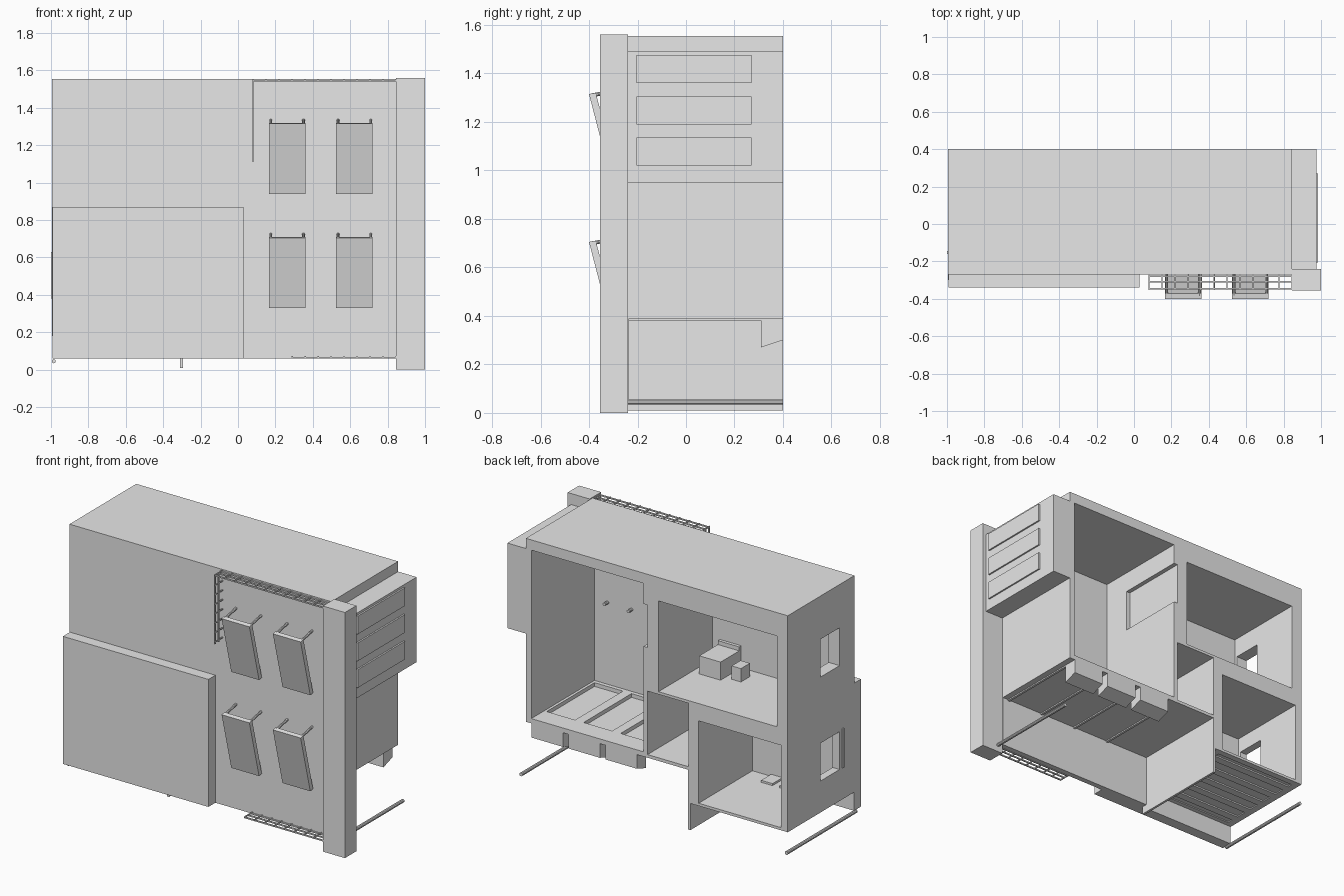
import bpy
import bmesh
from mathutils import Vector

old = bpy.data.objects.get("Cube")
if old:
    bpy.data.objects.remove(old, do_unlink=True)

grey = bpy.data.materials.new("plain_grey")
grey.use_nodes = True
grey.diffuse_color = (0.8, 0.8, 0.8, 1)
grey.node_tree.nodes["Principled BSDF"].inputs["Base Color"].default_value = (0.8, 0.8, 0.8, 1)


def prism(name, profile, axis, lo, hi):
    """Extrude a 2D profile along axis 'x' (profile is y, z) or 'y' (profile is x, z)."""
    bm = bmesh.new()
    rings = []
    for t in (lo, hi):
        rings.append([bm.verts.new((t, a, b) if axis == "x" else (a, t, b)) for a, b in profile])
    n = len(profile)
    bm.faces.new(rings[0])
    bm.faces.new(rings[1])
    for i in range(n):
        j = (i + 1) % n
        bm.faces.new((rings[0][i], rings[0][j], rings[1][j], rings[1][i]))
    bmesh.ops.recalc_face_normals(bm, faces=bm.faces)
    mesh = bpy.data.meshes.new(name)
    bm.to_mesh(mesh)
    bm.free()
    mesh.materials.append(grey)
    ob = bpy.data.objects.new(name, mesh)
    bpy.context.collection.objects.link(ob)
    return ob


def box(name, x0, x1, y0, y1, z0, z1):
    return prism(name, [(y0, z0), (y1, z0), (y1, z1), (y0, z1)], "x", x0, x1)


def rod(name, start, end, radius):
    a, b = Vector(start), Vector(end)
    bpy.ops.mesh.primitive_cylinder_add(vertices=10, radius=radius, depth=(b - a).length,
                                        location=(a + b) / 2)
    ob = bpy.context.object
    ob.name = name
    ob.rotation_euler = (b - a).to_track_quat("Z", "Y").to_euler()
    ob.data.materials.append(grey)
    bpy.ops.object.shade_smooth_by_angle()
    return ob


def cut(target, *bounds):
    cutter = box("cutter", *bounds)
    cutter.hide_render = True
    mod = target.modifiers.new("cut", "BOOLEAN")
    mod.operation = "DIFFERENCE"
    mod.solver = "EXACT"
    mod.object = cutter
    bpy.context.view_layer.objects.active = target
    bpy.ops.object.modifier_apply(modifier=mod.name)
    bpy.data.objects.remove(cutter, do_unlink=True)


# House shell, open at the back
shell = prism("house_shell", [(-0.995, 0.18), (-0.295, 0.18), (-0.295, 0.39), (0.845, 0.39),
                              (0.845, 1.555), (-0.995, 1.555)], "y", -0.27, 0.4)
BACK = 0.5
cut(shell, 0.018, 0.807, -0.235, BACK, 0.42, 1.49)      # tall room
cut(shell, -0.01, 0.1, -0.05, BACK, 1.09, 1.36)         # wall niche
cut(shell, -0.918, -0.087, -0.14, BACK, 0.83, 1.406)    # upper room
cut(shell, -0.946, -0.369, -0.14, BACK, 0.197, 0.72)    # lower room
cut(shell, -0.296, -0.01, -0.235, BACK, 0.41, 0.813)    # middle bay
cut(shell, -0.95, -0.37, -0.24, 0.36, 0.1, 0.187)       # hollow under lower room
for z in (0.38, 1.04):
    cut(shell, -1.1, -0.8, -0.12, 0.07, z, z + 0.24)    # side windows
for i in range(3):
    x = 0.07 + 0.26 * i
    cut(shell, x, x + 0.2, -0.21, 0.27, 0.396, 0.5)     # sunken floor bays
    # Chute under each floor bay
    prism("floor_chute", [(0.31, 0.27), (0.4, 0.3), (0.4, 0.39), (0.31, 0.39)],
          "x", x - 0.005, x + 0.215)

# Underside slats
for i in range(5):
    y = -0.2 + 0.12 * i
    box("floor_slat", -0.95, -0.37, y, y + 0.05, 0.178, 0.19)
for i in range(4):
    x = 0.04 + 0.26 * i
    box("floor_joist", x - 0.03, x - 0.015, -0.235, 0.31, 0.382, 0.392)

# Lower walls
box("partition_plate", -0.31, -0.295, -0.27, 0.4, 0.01, 0.4)
box("front_lower_wall", -0.3, 0.845, -0.27, -0.235, 0.06, 0.395)
box("front_panel", -0.992, 0.03, -0.34, -0.27, 0.06, 0.87)
box("side_strip", -1.0, -0.99, -0.16, -0.145, 0.38, 0.63)

# Pillar and side bay with window panels
box("corner_pillar", 0.845, 1.0, -0.355, -0.24, 0, 1.56)
box("side_bay", 0.84, 0.975, -0.245, 0.4, 0.95, 1.49)
for z in (1.02, 1.19, 1.36):
    box("bay_window", 0.97, 0.985, -0.205, 0.27, z, z + 0.115)

# Ground rods
for x in (0.88, -0.985):
    rod("ground_rod", (x, -0.3, 0.045), (x, 0.4, 0.045), 0.011)

# Tilted awnings with their stays
for x in (0.165, 0.525):
    for z in (0.33, 0.94):
        prism("awning", [(-0.4, z + 0.375), (-0.372, z + 0.38), (-0.275, z + 0.005), (-0.303, z)],
              "x", x, x + 0.195)
        for sx in (x + 0.01, x + 0.185):
            rod("awning_stay", (sx, -0.385, z + 0.37), (sx, -0.26, z + 0.395), 0.008)


# Flat grilles
def grille(name, x0, x1, z):
    for y in (-0.345, -0.31, -0.28):
        box(name + "_rail", x0, x1, y - 0.004, y + 0.004, z - 0.004, z + 0.004)
    count = round((x1 - x0) / 0.07)
    for i in range(count + 1):
        x = x0 + (x1 - x0) * i / count
        box(name + "_bar", x - 0.003, x + 0.003, -0.352, -0.265, z - 0.001, z + 0.007)


grille("top_grille", 0.08, 0.845, 1.545)
grille("bottom_grille", 0.29, 0.845, 0.065)
for y in (-0.345, -0.31):
    box("upright_grille_rail", 0.077, 0.083, y - 0.004, y + 0.004, 1.11, 1.545)
for i in range(7):
    z = 1.12 + 0.06 * i
    box("upright_grille_bar", 0.077, 0.083, -0.352, -0.265, z, z + 0.007)

# Furniture and fittings
box("bed", -0.29, -0.14, -0.14, 0.067, 0.83, 0.945)
box("bed_head", -0.29, -0.14, -0.14, -0.12, 0.83, 0.97)
box("stool", -0.4, -0.335, -0.07, 0.02, 0.83, 0.915)
for x in (-0.58, -0.71):
    box("floor_tray", x, x + 0.08, -0.14, -0.04, 0.197, 0.21)
for x in (0.716, 0.547):
    rod("wall_peg", (x, -0.25, 0.94), (x, -0.2, 0.94), 0.01)
